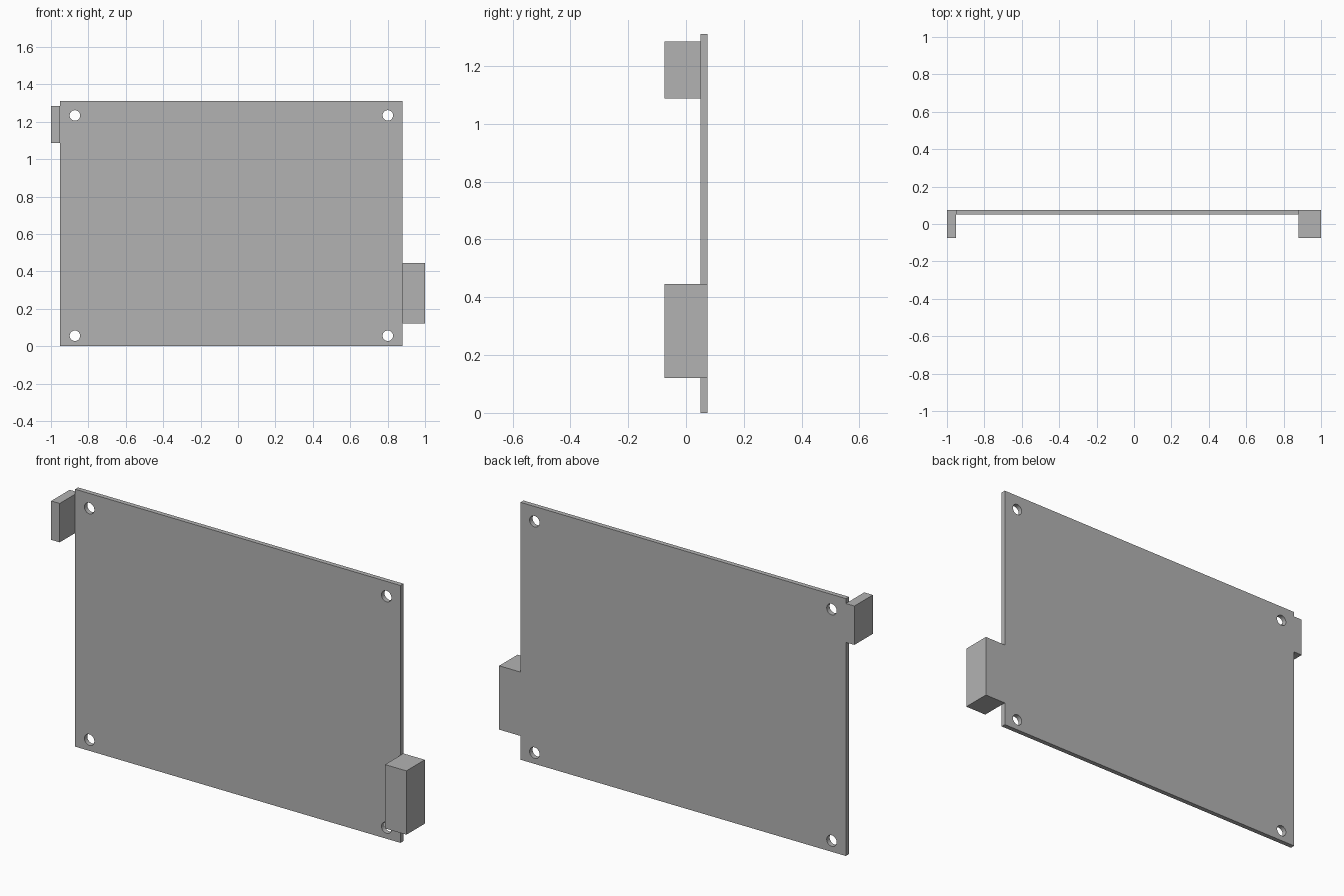
import bpy
from mathutils import Vector

cube = bpy.data.objects.get("Cube")
if cube:
    bpy.data.objects.remove(cube, do_unlink=True)

# Single grey finish
GREY = (0.45, 0.45, 0.45, 1)
grey = bpy.data.materials.new("grey")
grey.use_nodes = True
grey.diffuse_color = GREY
grey.node_tree.nodes["Principled BSDF"].inputs["Base Color"].default_value = GREY

FRONT, PLATE_FRONT, BACK = -0.074, 0.05, 0.074


def box(name, low, high):
    """Box spanning two opposite corners."""
    low, high = Vector(low), Vector(high)
    bpy.ops.mesh.primitive_cube_add(size=1)
    ob = bpy.context.object
    ob.name = name
    for v in ob.data.vertices:
        v.co = (low + high) / 2 + v.co * (high - low)
    ob.data.materials.append(grey)
    return ob


# Thin board and the two connector blocks on its edges
board = box("board", (-0.952, PLATE_FRONT, 0), (0.88, BACK, 1.31))
box("upper_right_connector", (-1, FRONT, 1.087), (-0.952, BACK, 1.285))
box("lower_left_connector", (0.88, FRONT, 0.121), (1, BACK, 0.446))

# Mounting holes through the corners
for x in (-0.872, 0.801):
    for z in (0.056, 1.234):
        bpy.ops.mesh.primitive_cylinder_add(
            vertices=32, radius=0.028, depth=0.2,
            location=(x, BACK, z), rotation=(1.5708, 0, 0))
        cutter = bpy.context.object
        cutter.name = "hole_cutter"
        cutter.data.materials.append(grey)
        cutter.hide_render = True
        hole = board.modifiers.new("mounting_hole", "BOOLEAN")
        hole.operation = "DIFFERENCE"
        hole.solver = "EXACT"
        hole.object = cutter
        bpy.context.view_layer.objects.active = board
        bpy.ops.object.modifier_apply(modifier=hole.name)
        bpy.data.objects.remove(cutter, do_unlink=True)

# Round hole walls, crisp board edges
bpy.ops.object.select_all(action="DESELECT")
board.select_set(True)
bpy.context.view_layer.objects.active = board
bpy.ops.object.shade_smooth_by_angle(angle=0.5)
